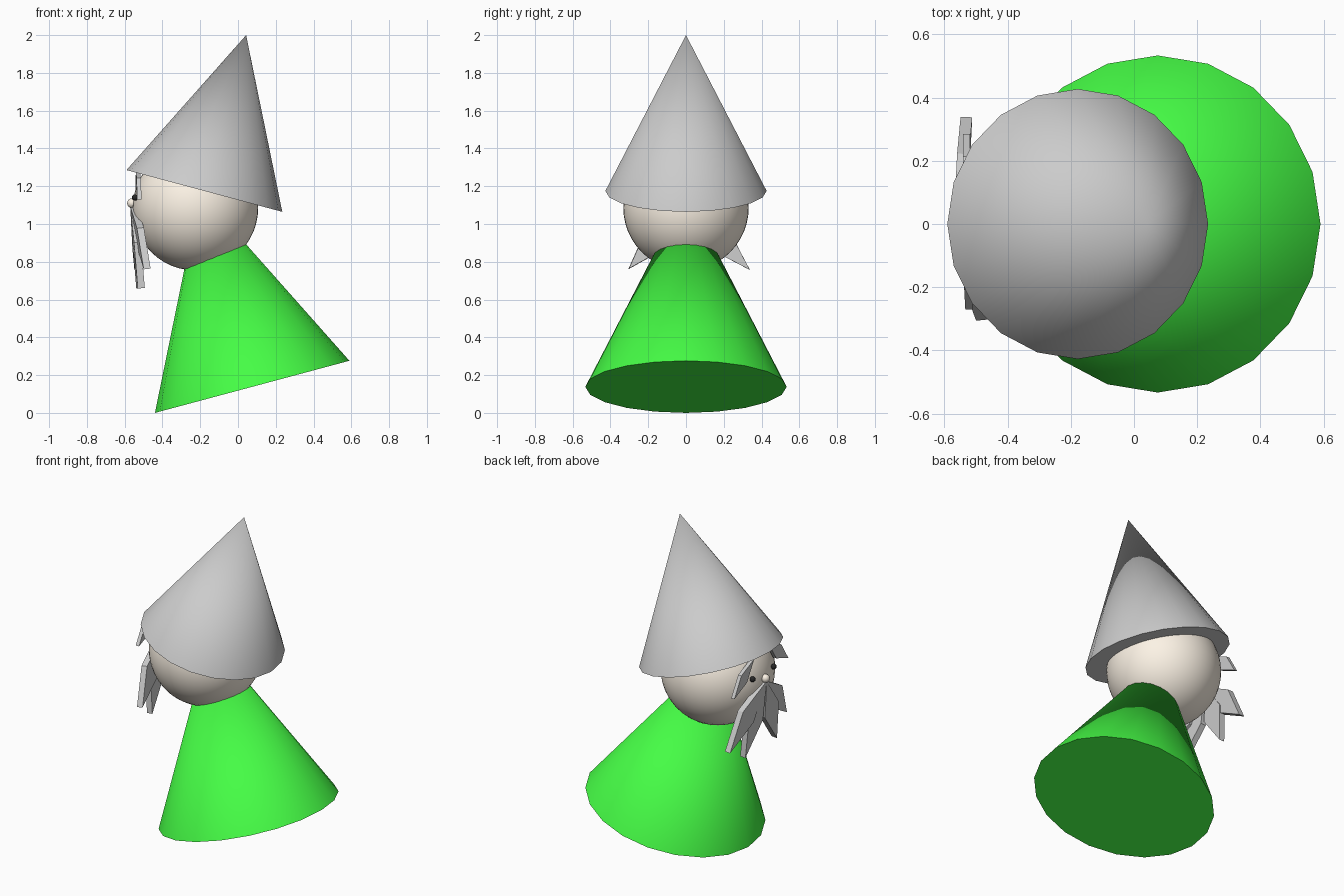
import bpy, bmesh
from math import radians
from mathutils import Vector, Matrix

if "Cube" in bpy.data.objects:
    bpy.data.objects.remove(bpy.data.objects["Cube"])


def material(name, color):
    m = bpy.data.materials.new(name)
    m.diffuse_color = (*color, 1)
    m.use_nodes = True
    m.node_tree.nodes["Principled BSDF"].inputs["Base Color"].default_value = m.diffuse_color
    return m


GREEN = material("green", (0.06, 0.98, 0.06))
SKIN = material("skin", (0.98, 0.9, 0.79))
BLACK = material("black", (0.02, 0.02, 0.02))


def make(name, bm, mat=None, smooth=True):
    bmesh.ops.recalc_face_normals(bm, faces=bm.faces)
    me = bpy.data.meshes.new(name)
    bm.to_mesh(me)
    bm.free()
    ob = bpy.data.objects.new(name, me)
    bpy.context.collection.objects.link(ob)
    if mat:
        me.materials.append(mat)
    if smooth:
        bpy.context.view_layer.objects.active = ob
        ob.select_set(True)
        bpy.ops.object.shade_smooth_by_angle(angle=radians(35))
        ob.select_set(False)
    return ob


def cone(name, base, radius, tilt, mat=None):
    # 20-sided cone, twice as tall as its radius, tilted about y at its base
    bm = bmesh.new()
    bmesh.ops.create_cone(bm, cap_ends=True, segments=20, radius1=radius,
                          radius2=0, depth=2 * radius,
                          matrix=Matrix.Translation((0, 0, radius)))
    bmesh.ops.remove_doubles(bm, verts=bm.verts, dist=1e-5)
    bm.transform(Matrix.Translation(base) @ Matrix.Rotation(radians(tilt), 4, 'Y'))
    return make(name, bm, mat)


def ball(name, centre, radius, mat, seg=16):
    bm = bmesh.new()
    bmesh.ops.create_uvsphere(bm, u_segments=seg, v_segments=seg // 2, radius=radius,
                              matrix=Matrix.Translation(centre))
    return make(name, bm, mat)


def tuft(name, root, tip, half_width, thickness):
    # flat diamond-shaped lock of hair running from root to tip
    root, tip = Vector(root), Vector(tip)
    axis = tip - root
    side = axis.cross(Vector((1, 0, 0))).normalized()
    normal = axis.cross(side).normalized() * thickness
    mid = (root + tip) / 2
    bm = bmesh.new()
    outline = [root, mid + side * half_width, tip, mid - side * half_width]
    face = bm.faces.new([bm.verts.new(p - normal / 2) for p in outline])
    ext = bmesh.ops.extrude_face_region(bm, geom=[face])
    verts = [v for v in ext["geom"] if isinstance(v, bmesh.types.BMVert)]
    bmesh.ops.translate(bm, verts=verts, vec=normal)
    return make(name, bm, smooth=False)


# Robe, head and hat
cone("robe", (0.075, 0, 0.138), 0.533, -15, GREEN)
ball("head", (-0.225, 0, 1.086), 0.332, SKIN, seg=48)
cone("hat", (-0.178, 0, 1.175), 0.427, 15)

# Nose and eyes
ball("nose", (-0.561, 0, 1.11), 0.026, SKIN)
for side, y in (("left", -0.106), ("right", 0.106)):
    ball(f"eye_{side}", (-0.545, y, 1.14), 0.017, BLACK)

# Beard: four locks fanning out below the nose
for i, tip in enumerate([(-0.53, 0.338, 0.757), (-0.52, 0.17, 0.66),
                         (-0.512, -0.16, 0.66), (-0.481, -0.304, 0.762)]):
    tuft(f"beard_lock_{i + 1}", (-0.552, 0, 1.095), tip, 0.075, 0.037)

# Eyebrows
tuft("eyebrow_right", (-0.53, 0.085, 1.26), (-0.53, 0.285, 1.08), 0.043, 0.023)
tuft("eyebrow_left", (-0.53, -0.07, 1.29), (-0.522, -0.27, 1.13), 0.043, 0.023)
